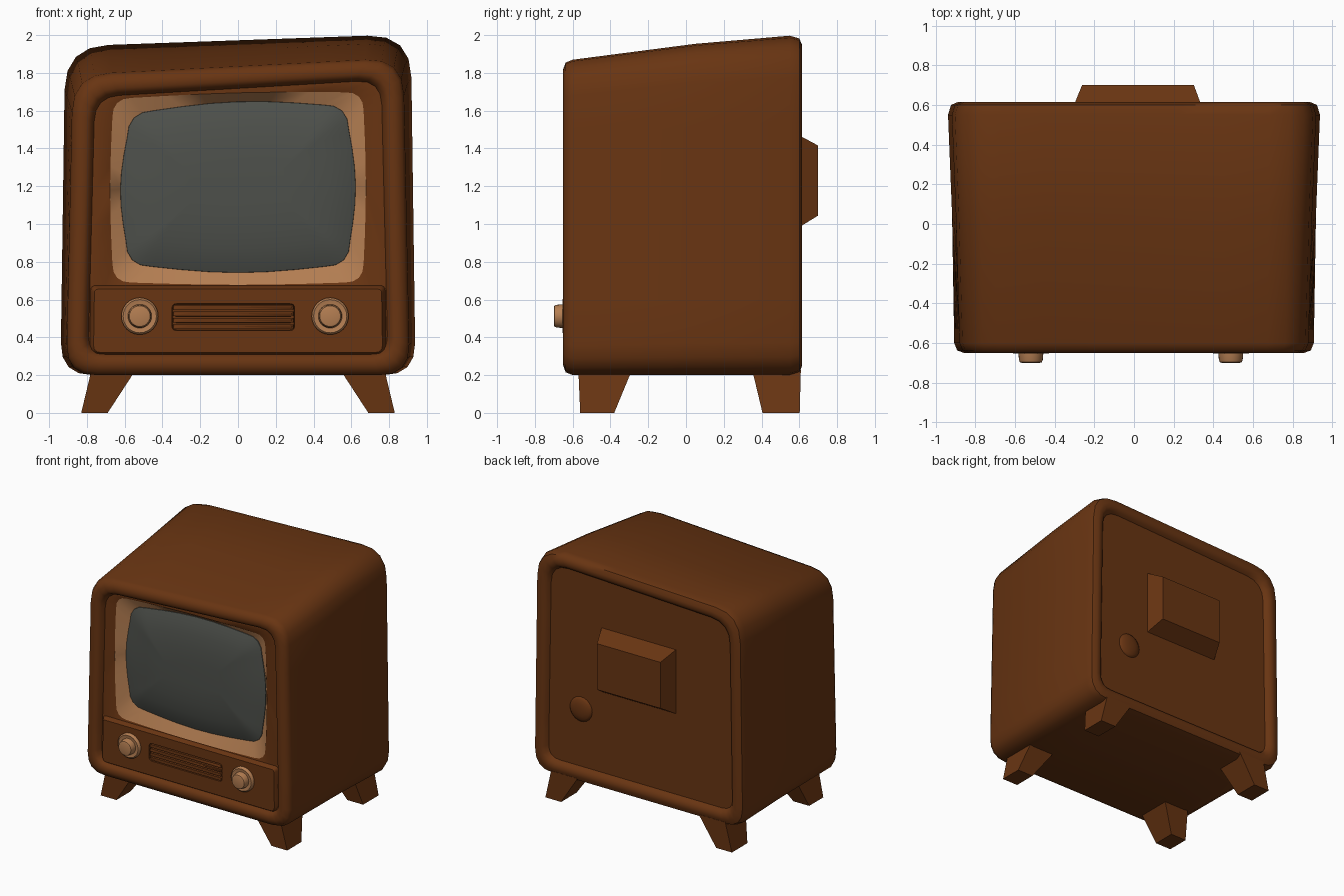
import bpy, bmesh, math
from mathutils import Vector

if "Cube" in bpy.data.objects:
    bpy.data.objects.remove(bpy.data.objects["Cube"])


def material(name, rgb):
    m = bpy.data.materials.new(name)
    m.use_nodes = True
    m.diffuse_color = (*rgb, 1)
    node = next(n for n in m.node_tree.nodes if n.type == "BSDF_PRINCIPLED")
    node.inputs["Base Color"].default_value = (*rgb, 1)
    node.inputs["Roughness"].default_value = 0.7
    return m


WOOD = material("brown wood", (0.14, 0.035, 0.006))
TAN = material("tan trim", (0.46, 0.21, 0.085))
GLASS = material("grey glass", (0.075, 0.08, 0.07))


def finish(name, bm, mats, smooth=50):
    bmesh.ops.recalc_face_normals(bm, faces=bm.faces)
    me = bpy.data.meshes.new(name)
    bm.to_mesh(me)
    bm.free()
    for m in mats:
        me.materials.append(m)
    ob = bpy.data.objects.new(name, me)
    bpy.context.collection.objects.link(ob)
    if smooth:
        bpy.ops.object.select_all(action="DESELECT")
        ob.select_set(True)
        bpy.context.view_layer.objects.active = ob
        bpy.ops.object.shade_smooth_by_angle(angle=math.radians(smooth))
    return ob


def outline(low, top_w, base, top_l, top_r, r_low, r_top, bow=0, cx=0):
    return dict(low=low, top_w=top_w, base=base, top_l=top_l, top_r=top_r,
                r_low=r_low, r_top=r_top, bow=bow, cx=cx)


def ring(o, y, inset=0, steps=4, inner=5):
    """Rounded four-sided loop, shrunk by inset, with sides bowed outward."""
    lo, hi, base = o["low"] - inset, o["top_w"] - inset, o["base"] + inset
    pts = [Vector((-lo, base)), Vector((lo, base)),
           Vector((hi, o["top_r"] - inset)), Vector((-hi, o["top_l"] - inset))]
    radii = [max(r - inset * 0.6, 0.02) for r in
             (o["r_low"], o["r_low"], o["r_top"], o["r_top"])]
    out = []
    for i in range(4):
        p, prev, nxt = pts[i], pts[i - 1], pts[(i + 1) % 4]
        a = p + (prev - p).normalized() * radii[i]
        b = p + (nxt - p).normalized() * radii[i]
        for s in range(steps + 1):
            t = s / steps
            out.append(a * (1 - t) ** 2 + p * 2 * t * (1 - t) + b * t * t)
        d = (nxt - p).normalized()
        end = nxt - d * radii[(i + 1) % 4]
        for s in range(1, inner + 1):
            t = s / (inner + 1)
            out.append(b.lerp(end, t) + Vector((d.y, -d.x)) * o["bow"] * math.sin(math.pi * t))
    return [Vector((v.x + o["cx"], y, v.y)) for v in out]


def loft(name, rings, mats, tinted=()):
    """Skin a list of rings and cap both ends; tinted bands get the second colour."""
    bm = bmesh.new()
    loops = [[bm.verts.new(p) for p in r] for r in rings]
    n = len(loops[0])
    for k in range(len(loops) - 1):
        for i in range(n):
            j = (i + 1) % n
            f = bm.faces.new((loops[k][i], loops[k][j], loops[k + 1][j], loops[k + 1][i]))
            f.material_index = int(k in tinted)
    bm.faces.new(loops[0])
    bm.faces.new(loops[-1])
    return finish(name, bm, mats)


def hull(name, corners, mat):
    bm = bmesh.new()
    for c in corners:
        bm.verts.new(c)
    bmesh.ops.convex_hull(bm, input=bm.verts)
    bmesh.ops.dissolve_limit(bm, angle_limit=0.02, verts=bm.verts, edges=bm.edges)
    return finish(name, bm, [mat], 0)


def lathe(name, cx, cz, profile, mat, sides=24):
    """Round part about the y axis from (radius, y) pairs."""
    rings = [[Vector((cx + r * math.cos(math.tau * i / sides), y,
                      cz + r * math.sin(math.tau * i / sides))) for i in range(sides)]
             for r, y in profile]
    return loft(name, rings, [mat])


# Cabinet: rear recess, rolled rims, flaring body, front recess and bezel
back = outline(0.94, 0.915, 0.2, 1.94, 2.005, 0.17, 0.23)
middle = outline(0.92, 0.895, 0.2, 1.875, 1.965, 0.17, 0.22)
front = outline(0.91, 0.875, 0.2, 1.79, 1.88, 0.16, 0.2)
opening = outline(0.665, 0.665, 0.69, 1.665, 1.7, 0.1, 0.1, 0.012)
screen = outline(0.595, 0.585, 0.775, 1.595, 1.635, 0.14, 0.14, 0.032)

rings = [ring(back, y, i) for y, i in
         [(0.575, 0.135), (0.575, 0.12), (0.6, 0.105), (0.615, 0.08),
          (0.615, 0.05), (0.6, 0.015), (0.55, 0)]]
rings += [ring(middle, 0.05)]
rings += [ring(front, y, i) for y, i in
          [(-0.6, 0), (-0.637, 0.015), (-0.65, 0.05), (-0.65, 0.08),
           (-0.635, 0.102), (-0.6, 0.117)]]
rings += [ring(opening, -0.6), ring(screen, -0.53)]
loft("cabinet", rings, [WOOD, TAN], tinted=(len(rings) - 2,))

# Bulging picture tube
loft("screen", [ring(screen, y, i) for y, i in
                [(-0.51, -0.005), (-0.535, 0.0), (-0.555, 0.05), (-0.575, 0.13),
                 (-0.588, 0.23), (-0.594, 0.33)]], [GLASS])

# Control panel with a sunken speaker slot
panel = outline(0.785, 0.78, 0.3, 0.675, 0.675, 0.05, 0.03)
slot = outline(0.325, 0.325, 0.436, 0.578, 0.578, 0.025, 0.025, cx=-0.025)
loft("control_panel", [ring(panel, -0.58), ring(panel, -0.6), ring(panel, -0.63, 0.02),
                       ring(slot, -0.63), ring(slot, -0.605, 0.004)], [WOOD])
for i in range(4):
    z = 0.456 + 0.034 * i
    bar = outline(0.322, 0.322, z - 0.013, z + 0.013, z + 0.013, 0.006, 0.006, cx=-0.025)
    loft(f"speaker_slat_{i + 1}", [ring(bar, -0.6), ring(bar, -0.624), ring(bar, -0.632, 0.005)],
         [WOOD])

# Control knobs
for side, x in (("right", -0.52), ("left", 0.488)):
    lathe(f"{side}_dial", x, 0.512,
          [(0.098, -0.62), (0.098, -0.645), (0.088, -0.654), (0.07, -0.65)], TAN)
    lathe(f"{side}_knob", x, 0.512,
          [(0.064, -0.64), (0.06, -0.685), (0.055, -0.697), (0.045, -0.7)], TAN)

# Splayed tapering legs
for side, s in (("left", 1), ("right", -1)):
    for end, top_y, foot_y in (("front", (-0.57, -0.285), (-0.56, -0.38)),
                               ("back", (0.35, 0.608), (0.405, 0.602))):
        top = [(s * x, y, 0.23) for x in (0.54, 0.775) for y in top_y]
        foot = [(s * x, y, 0.0) for x in (0.69, 0.83) for y in foot_y]
        hull(f"{end}_{side}_leg", top + foot, WOOD)

# Rear tube housing and round cap
hull("rear_housing",
     [(x, 0.57, z) for x in (-0.315, 0.35) for z in (0.965, 1.485)]
     + [(x, 0.7, z) for x in (-0.262, 0.302) for z in (1.045, 1.415)], WOOD)
lathe("rear_cap", 0.53, 0.78,
      [(0.1, 0.565), (0.098, 0.578), (0.08, 0.59), (0.05, 0.598), (0.02, 0.601)], WOOD)
